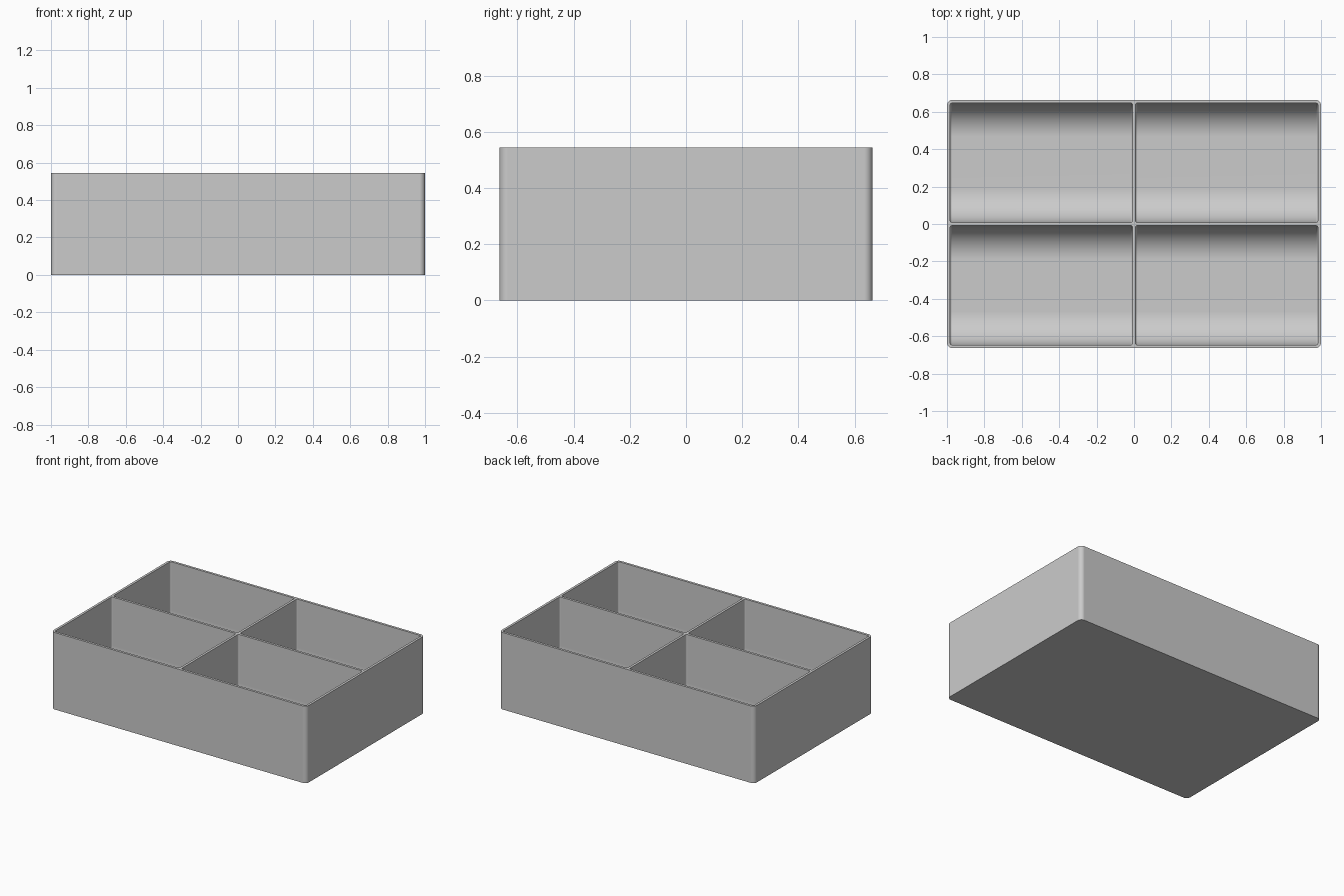
import bpy
import bmesh
from math import sin, cos, pi, radians

if "Cube" in bpy.data.objects:
    bpy.data.objects.remove(bpy.data.objects["Cube"], do_unlink=True)

LENGTH, WIDTH, HEIGHT = 2.0, 1.327, 0.545
WALL, FLOOR = 0.017, 0.02
CORNER, SCOOP, SOFT = 0.03, 0.18, 0.01
STEPS = 14

grey = bpy.data.materials.new("light grey plastic")
grey.use_nodes = True
colour = (0.6, 0.6, 0.6, 1)
grey.diffuse_color = colour
grey.node_tree.nodes["Principled BSDF"].inputs["Base Color"].default_value = colour


def make_object(name, bm):
    bmesh.ops.recalc_face_normals(bm, faces=bm.faces)
    mesh = bpy.data.meshes.new(name)
    bm.to_mesh(mesh)
    bm.free()
    mesh.materials.append(grey)
    obj = bpy.data.objects.new(name, mesh)
    bpy.context.collection.objects.link(obj)
    return obj


def prism(points, direction):
    bm = bmesh.new()
    base = bm.faces.new([bm.verts.new(p) for p in points])
    top = bmesh.ops.extrude_face_region(bm, geom=[base], use_keep_orig=True)
    verts = [g for g in top["geom"] if isinstance(g, bmesh.types.BMVert)]
    bmesh.ops.translate(bm, vec=direction, verts=verts)
    return bm


# Outer block with rounded upright corners
hx, hy = LENGTH / 2, WIDTH / 2
outline = [(-hx, -hy, 0), (hx, -hy, 0), (hx, hy, 0), (-hx, hy, 0)]
bm = prism(outline, (0, 0, HEIGHT))
upright = [e for e in bm.edges if abs(e.verts[0].co.z - e.verts[1].co.z) > HEIGHT / 2]
bmesh.ops.bevel(bm, geom=upright, offset=CORNER, segments=8, profile=0.5, affect='EDGES')
tray = make_object("divided_tray", bm)


# Compartment cutter: scooped profile across y, swept along x
def pocket(x0, x1, y0, y1):
    roof = HEIGHT + 0.1
    points = [(x0, y0, roof)]
    for centre, start in ((y0 + SCOOP, pi), (y1 - SCOOP, 1.5 * pi)):
        for i in range(STEPS + 1):
            a = start + i / STEPS * pi / 2
            points.append((x0, centre + SCOOP * cos(a), FLOOR + SCOOP + SCOOP * sin(a)))
    points.append((x0, y1, roof))
    bm = prism(points, (x1 - x0, 0, 0))
    rims = [e for e in bm.edges if abs(e.verts[0].co.x - e.verts[1].co.x) < 0.001]
    bmesh.ops.bevel(bm, geom=rims, offset=SOFT, segments=4, profile=0.5, affect='EDGES')
    return make_object("compartment_cutter", bm)


def apply_modifiers(obj):
    graph = bpy.context.evaluated_depsgraph_get()
    mesh = bpy.data.meshes.new_from_object(obj.evaluated_get(graph))
    obj.modifiers.clear()
    obj.data = mesh


# Four compartments, leaving a cross of thin dividers
half = WALL / 2
for x0, x1 in ((-hx + WALL, -half), (half, hx - WALL)):
    for y0, y1 in ((-hy + WALL, -half), (half, hy - WALL)):
        cutter = pocket(x0, x1, y0, y1)
        cutter.hide_render = True
        cut = tray.modifiers.new("compartment", 'BOOLEAN')
        cut.operation = 'DIFFERENCE'
        cut.solver = 'EXACT'
        cut.object = cutter
        apply_modifiers(tray)
        bpy.data.objects.remove(cutter, do_unlink=True)

# Smooth scoops and corners, crisp rims
bpy.ops.object.select_all(action='DESELECT')
tray.select_set(True)
bpy.context.view_layer.objects.active = tray
bpy.ops.object.shade_smooth_by_angle(angle=radians(35))
weighted = tray.modifiers.new("flat walls", 'WEIGHTED_NORMAL')
weighted.keep_sharp = True
